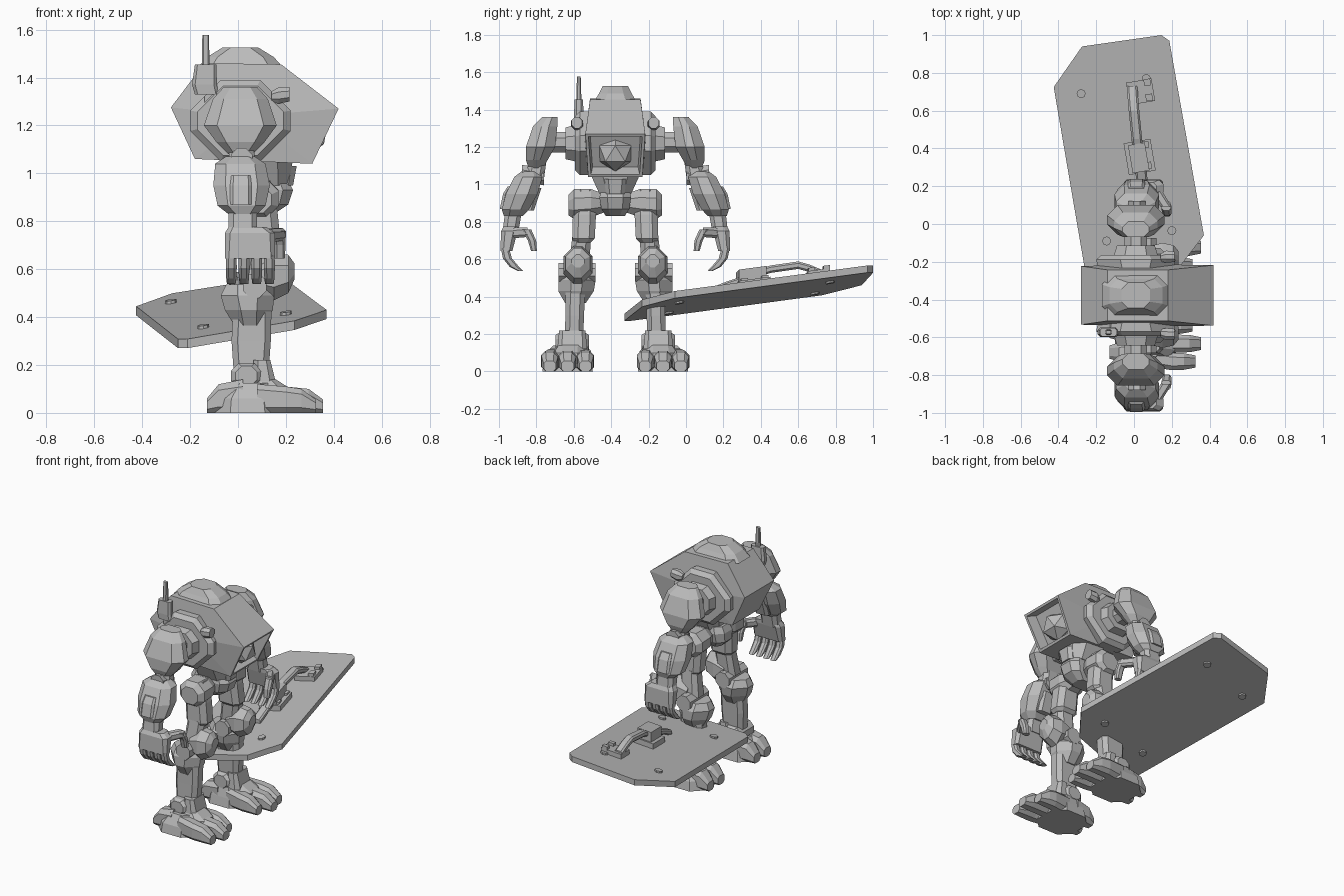
import bpy, bmesh, math
from mathutils import Vector

CY = -0.378          # robot centre line (it faces +x); v = sideways distance from it
grey = bpy.data.materials.new("plain_grey")
grey.diffuse_color = (0.5, 0.5, 0.5, 1)


def finish(name, bm):
    bmesh.ops.recalc_face_normals(bm, faces=bm.faces[:])
    me = bpy.data.meshes.new(name)
    bm.to_mesh(me)
    bm.free()
    me.materials.append(grey)
    ob = bpy.data.objects.new(name, me)
    bpy.context.collection.objects.link(ob)
    return ob


def loft(name, axis, stations, s=1, cut=0.5):
    """Chamfered-rectangle sections (x, v, z, half1, half2) stacked along one axis."""
    bm = bmesh.new()
    rings = []
    for x, v, z, a, b in stations:
        c = cut * min(a, b)
        pts = [(a, b - c), (a - c, b), (c - a, b), (-a, b - c),
               (-a, c - b), (c - a, -b), (a - c, -b), (a, c - b)]
        ring = []
        for p, q in pts:
            d = {"z": (p, q, 0), "v": (p, 0, q), "x": (0, p, q)}[axis]
            ring.append(bm.verts.new((x + d[0], CY + s * (v + d[1]), z + d[2])))
        rings.append(ring)
    for r, t in zip(rings, rings[1:]):
        for i in range(8):
            j = (i + 1) % 8
            bm.faces.new((r[i], r[j], t[j], t[i]))
    bm.faces.new(rings[0])
    bm.faces.new(rings[-1])
    return finish(name, bm)


def ball(name, x, v, z, r, s=1, sub=1):
    bm = bmesh.new()
    bmesh.ops.create_icosphere(bm, subdivisions=sub, radius=1)
    for p in bm.verts:
        p.co = (x + p.co.x * r[0], CY + s * (v + p.co.y * r[1]), z + p.co.z * r[2])
    return finish(name, bm)


# --- torso: six-sided side profile, with recessed cockpit opening ---
profile = [(-0.28, 1.275, .155), (-0.14, 1.46, .135), (0.18, 1.455, .135),
           (0.42, 1.27, .16), (0.31, 1.04, .145), (-0.18, 1.06, .145)]
bm = bmesh.new()
L, R = [[bm.verts.new((x, CY + k * w, z)) for x, z, w in profile] for k in (1, -1)]
for k, side in ((1, L), (-1, R)):
    mid = bm.verts.new((0.05, CY + k * 0.165, 1.24))
    for i in range(6):
        bm.faces.new((side[i], side[(i + 1) % 6], mid))
for i in range(6):
    j = (i + 1) % 6
    f = bm.faces.new((L[i], L[j], R[j], R[i]))
    if i == 3:
        front = f
bmesh.ops.recalc_face_normals(bm, faces=bm.faces[:])
bmesh.ops.inset_region(bm, faces=[front], thickness=0.022, depth=0)
bmesh.ops.inset_region(bm, faces=[front], thickness=0.012, depth=-0.07)
finish("torso", bm)
ball("cockpit_head", 0.29, 0, 1.165, (.095, .1, .095))
loft("top_hump", "z", [(.01, 0, 1.44, .18, .115), (.01, 0, 1.485, .14, .088), (.01, 0, 1.525, .075, .068)])
loft("waist", "z", [(.1, 0, 1.06, .13, .135), (.1, 0, .95, .11, .085)])
loft("pelvis", "z", [(.09, 0, .97, .12, .075), (.09, 0, .93, .14, .085),
                     (.08, 0, .87, .13, .075), (.07, 0, .83, .08, .05)])
loft("chin_block", "z", [(.2, 0, 1.03, .045, .06), (.19, 0, .95, .04, .05)])

# --- antenna on the robot's right shoulder ---
loft("antenna_box", "z", [(-.13, .195, 1.33, .05, .024), (-.14, .195, 1.37, .052, .026), (-.135, .195, 1.455, .045, .022)], -1)
loft("antenna_rod", "z", [(-.135, .195, 1.45, .016, .014), (-.135, .195, 1.578, .014, .01)], -1)
loft("antenna_bracket", "v", [(-.11, .12, 1.31, .03, .025), (-.11, .21, 1.31, .03, .025)], -1)

for s, side in ((-1, "right"), (1, "left")):
    n = lambda part: f"{side}_{part}"
    # shoulder joint
    loft(n("shoulder_ring"), "v", [(.01, .14, 1.22, .2, .17), (.01, .19, 1.22, .21, .17),
                                   (.01, .215, 1.22, .18, .145)], s, .75)
    loft(n("shoulder_hub"), "v", [(.01, .2, 1.22, .12, .1), (.01, .265, 1.22, .1, .085)], s, .6)
    loft(n("shoulder_axle"), "v", [(.01, .25, 1.225, .06, .055), (.01, .36, 1.225, .06, .055)], s, .6)
    loft(n("shoulder_lamp"), "x", [(.14, .2, 1.32, .02, .022), (.17, .205, 1.325, .032, .034),
                                   (.215, .205, 1.33, .028, .03)], s, .6)
    # arm
    loft(n("shoulder_pad"), "z", [(.01, .35, 1.36, .07, .042), (.01, .375, 1.31, .115, .065),
                                  (.01, .4, 1.2, .152, .078), (.01, .42, 1.13, .1, .058),
                                  (.01, .425, 1.08, .05, .035)], s, .7)
    loft(n("upper_arm"), "z", [(.015, .41, 1.15, .05, .045), (.015, .43, 1.04, .055, .05)], s)
    loft(n("elbow"), "v", [(.015, .38, 1.04, .045, .045), (.015, .5, 1.06, .045, .045)], s, .6)
    loft(n("forearm"), "z", [(.01, .455, 1.07, .06, .045), (.01, .465, 1.04, .105, .075),
                             (.015, .5, .95, .118, .085), (.015, .535, .865, .1, .072),
                             (.02, .545, .83, .06, .05)], s, .6)
    loft(n("forearm_plate"), "z", [(.012, .555, .99, .04, .02), (.012, .575, .95, .045, .025),
                                   (.012, .592, .87, .045, .025)], s)
    loft(n("forearm_inner_box"), "z", [(.015, .43, .98, .05, .035), (.015, .47, .86, .05, .035)], s)
    loft(n("wrist"), "z", [(.02, .545, .85, .06, .045), (.02, .56, .75, .06, .042)], s)
    loft(n("palm"), "z", [(.04, .56, .775, .08, .038), (.05, .567, .75, .105, .044),
                          (.05, .582, .645, .104, .032)], s)
    for i in range(4):
        x = -.028 + i * .053
        loft(n(f"finger_{i + 1}"), "z", [(x, .59, .66, .022, .022), (x, .577, .605, .023, .024),
                                         (x, .54, .56, .021, .025), (x, .508, .538, .018, .014)], s)
    loft(n("thumb_base"), "v", [(.12, .55, .74, .03, .028), (.17, .47, .745, .03, .026)], s)
    loft(n("thumb_tip"), "z", [(.17, .475, .76, .026, .025), (.175, .445, .7, .024, .022),
                               (.175, .435, .645, .02, .016)], s)
    # leg
    loft(n("hip"), "v", [(.08, .06, .9, .06, .05), (.08, .13, .9, .09, .075), (.08, .22, .895, .09, .08),
                         (.08, .25, .89, .06, .055)], s, .6)
    loft(n("thigh"), "z", [(.085, .16, .97, .05, .045), (.09, .165, .84, .075, .062),
                           (.1, .17, .71, .078, .06), (.1, .175, .69, .06, .045)], s)
    loft(n("thigh_link"), "z", [(.1, .18, .72, .06, .05), (.08, .195, .55, .065, .055)], s)
    loft(n("knee_cap"), "x", [(.08, .195, .565, .065, .07), (.15, .2, .57, .078, .1),
                              (.21, .2, .58, .065, .08), (.235, .2, .59, .035, .035)], s, .7)
    loft(n("knee_axle"), "v", [(.07, .105, .53, .05, .05), (.07, .305, .53, .05, .05)], s, .6)
    loft(n("knee_guard"), "z", [(.04, .205, .535, .09, .07), (.04, .205, .49, .112, .1),
                                (.045, .21, .43, .1, .095), (.05, .213, .365, .065, .055)], s, .7)
    loft(n("shin"), "z", [(.06, .213, .45, .08, .052), (.055, .217, .3, .082, .05),
                          (.055, .222, .13, .07, .048)], s)
    loft(n("ankle"), "v", [(.035, .14, .155, .045, .04), (.035, .16, .155, .065, .052),
                           (.035, .3, .155, .065, .052), (.035, .32, .155, .045, .04)], s, .6)
    loft(n("ankle_clamp"), "z", [(.1, .23, .22, .035, .07), (.11, .23, .12, .05, .08)], s)
    # foot
    loft(n("foot_body"), "z", [(.04, .255, 0, .14, .135), (.04, .255, .06, .13, .125),
                               (.05, .245, .125, .085, .1)], s)
    loft(n("instep"), "z", [(.13, .245, .04, .1, .1), (.13, .245, .1, .09, .085), (.11, .24, .145, .04, .06)], s)
    for i, (v, end, w) in enumerate(((.16, .31, .045), (.255, .355, .048), (.35, .325, .046))):
        loft(n(f"toe_{i + 1}"), "x", [(.08, .255 + (v - .255) * .8, .06, w, .06),
                                      (.2, v, .055, w, .055), (end - .06, v, .05, w * .95, .05),
                                      (end, v, .028, w * .7, .028)], s)
    for i, v in enumerate((.19, .3)):
        loft(n(f"heel_{i + 1}"), "x", [(.02, v, .07, .06, .07), (-.08, v, .06, .05, .06),
                                       (-.13, v, .03, .035, .03)], s)

# --- shield: flat tilted slab lying beside the robot ---
def zs(x, y):
    return 0.389 + 0.136 * x + 0.157 * y


def slab(name, pts, low, high):
    bm = bmesh.new()
    face = bm.faces.new([bm.verts.new((x, y, zs(x, y) + low)) for x, y in pts])
    up = bmesh.ops.extrude_face_region(bm, geom=[face])["geom"]
    bmesh.ops.translate(bm, vec=(0, 0, high - low), verts=[g for g in up if isinstance(g, bmesh.types.BMVert)])
    return finish(name, bm)


slab("shield", [(-.425, .725), (-.275, .94), (.145, 1.0), (.187, .97), (.37, -.06),
                (.235, -.235), (-.21, -.33), (-.25, -.3)], -.038, 0)
for i, (x, y) in enumerate(((-.28, .69), (-.145, -.09), (.2, -.035), (.065, .77))):
    ring = [(x + .024 * math.cos(k * math.pi / 4), y + .024 * math.sin(k * math.pi / 4)) for k in range(8)]
    slab(f"shield_bolt_{i + 1}", ring, -.048, .012)


# --- handle on the shield's upper face, turned with the shield ---
def turned(cx, cy, a, b):
    u, w = Vector((.985, .168)), Vector((-.168, .985))
    return [tuple(Vector((cx, cy)) + u * p + w * q) for p, q in ((-a, -b), (a, -b), (a, b), (-a, b))]


slab("far_mount_plate", turned(.035, .7, .068, .06), -.005, .03)
slab("near_mount_plate", turned(.03, .355, .072, .085), -.005, .035)
slab("near_mount_block", turned(.025, .35, .045, .075), .03, .1)
for i, (x, y) in enumerate(((.08, .67), (.07, .75), (.075, .31), (.06, .42))):
    slab(f"mount_bolt_{i + 1}", turned(x, y, .018, .018), .025, .048)
grip = [(.022, .36, .065), (.015, .45, .085), (0, .6, .085), (-.005, .66, .06), (-.01, .73, .02)]
loft("grip_bar", "v", [(x, y - CY, zs(x, y) + h, .028, .02) for x, y, h in grip])
loft("grip_tail", "v", [(x, y - CY, zs(x, y) + h, .03, .018) for x, y, h in ((.05, .12, .008), (.045, .2, .03), (.035, .3, .05))])
